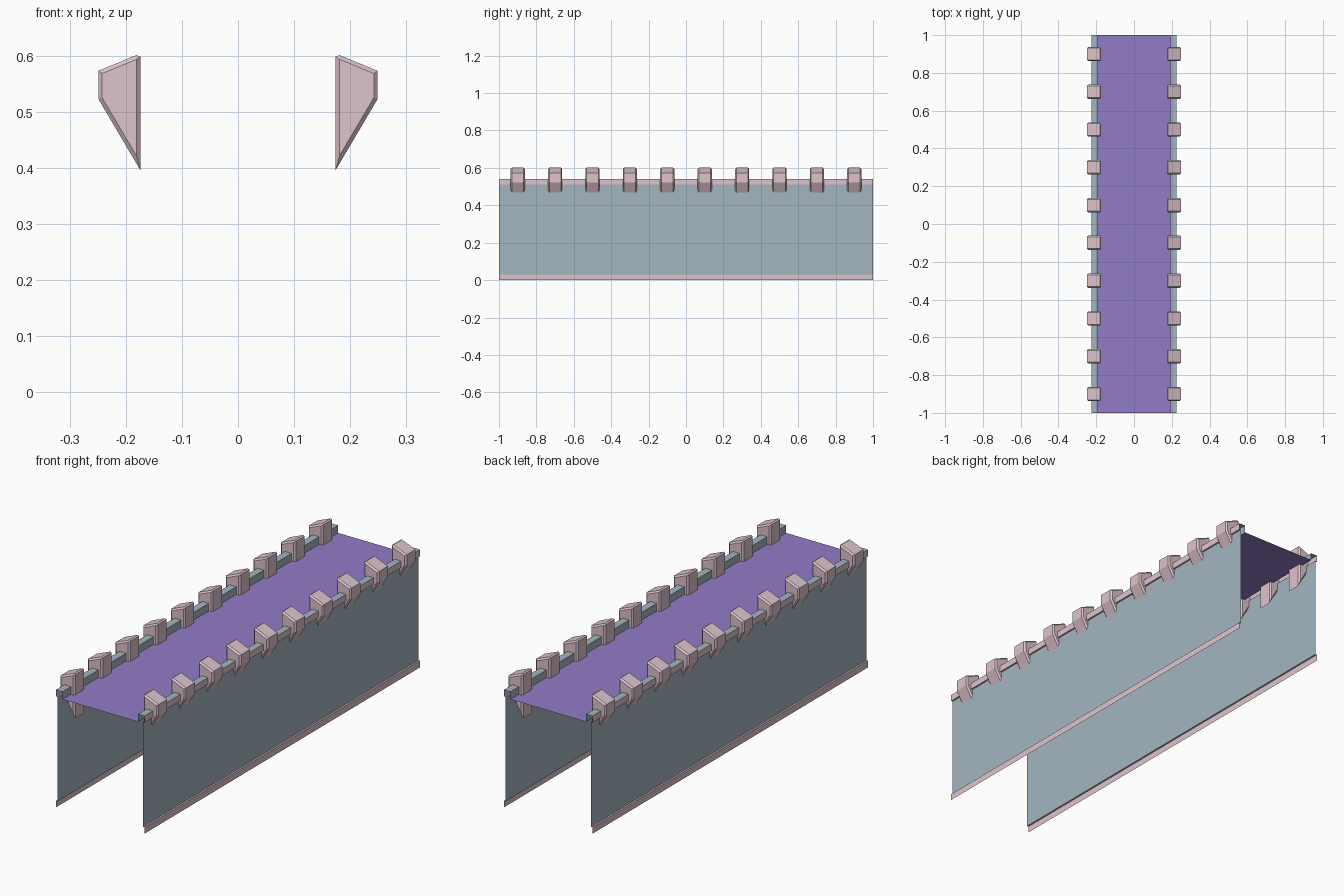
import bpy, bmesh

if "Cube" in bpy.data.objects:
    bpy.data.objects.remove(bpy.data.objects["Cube"])

def material(name, rgb):
    m = bpy.data.materials.new(name)
    m.diffuse_color = (*rgb, 1)
    m.use_nodes = True
    m.node_tree.nodes["Principled BSDF"].inputs["Base Color"].default_value = m.diffuse_color
    return m

PINK = material("pale_pink", (0.72, 0.55, 0.60))
BLUE = material("grey_blue", (0.37, 0.46, 0.53))
PURPLE = material("purple", (0.29, 0.20, 0.58))

def finish(bm, name, mat):
    me = bpy.data.meshes.new(name)
    bm.to_mesh(me)
    bm.free()
    ob = bpy.data.objects.new(name, me)
    me.materials.append(mat)
    bpy.context.collection.objects.link(ob)
    return ob

def sheet(name, profile, side, mat):
    """Thin open profile (x, z), listed bottom to top, swept along y."""
    bm = bmesh.new()
    a = [bm.verts.new((side * x, -1, z)) for x, z in profile]
    b = [bm.verts.new((side * x, 1, z)) for x, z in profile]
    for i in range(len(profile) - 1):
        quad = [a[i], b[i], b[i + 1], a[i + 1]]
        bm.faces.new(quad if side > 0 else quad[::-1])
    return finish(bm, name, mat)

def clamp(name, side, y):
    """Wedge block with chamfered front and back rims."""
    pts = [(0.174, 0.396), (0.249, 0.523), (0.249, 0.573), (0.181, 0.601), (0.174, 0.598)]
    bm = bmesh.new()
    front = [bm.verts.new((side * x, y - 0.038, z)) for x, z in pts]
    back = [bm.verts.new((side * x, y + 0.038, z)) for x, z in pts]
    caps = [bm.faces.new(front), bm.faces.new(back[::-1])]
    for i in range(len(pts)):
        j = (i + 1) % len(pts)
        bm.faces.new([front[i], back[i], back[j], front[j]])
    bmesh.ops.recalc_face_normals(bm, faces=bm.faces)
    rim = [e for f in caps for e in f.edges]
    bmesh.ops.bevel(bm, geom=rim, offset=0.007, segments=1, affect='EDGES')
    return finish(bm, name, PINK)

for side, tag in ((1, "right"), (-1, "left")):
    # side wall, trims and top rail
    sheet(f"wall_{tag}", [(0.217, 0.03), (0.217, 0.51)], side, BLUE)
    sheet(f"bottom_trim_{tag}", [(0.225, 0), (0.225, 0.03), (0.217, 0.03)], side, PINK)
    sheet(f"top_trim_{tag}", [(0.217, 0.51), (0.225, 0.51), (0.225, 0.54)], side, PINK)
    sheet(f"rail_{tag}", [(0.225, 0.54), (0.192, 0.54), (0.192, 0.505)], side, BLUE)
    # row of clamps along the rail
    for i in range(10):
        clamp(f"clamp_{tag}_{i + 1}", side, -0.9 + 0.2 * i)

# flat deck between the rails
sheet("deck", [(0.192, 0.505), (-0.192, 0.505)], 1, PURPLE)
